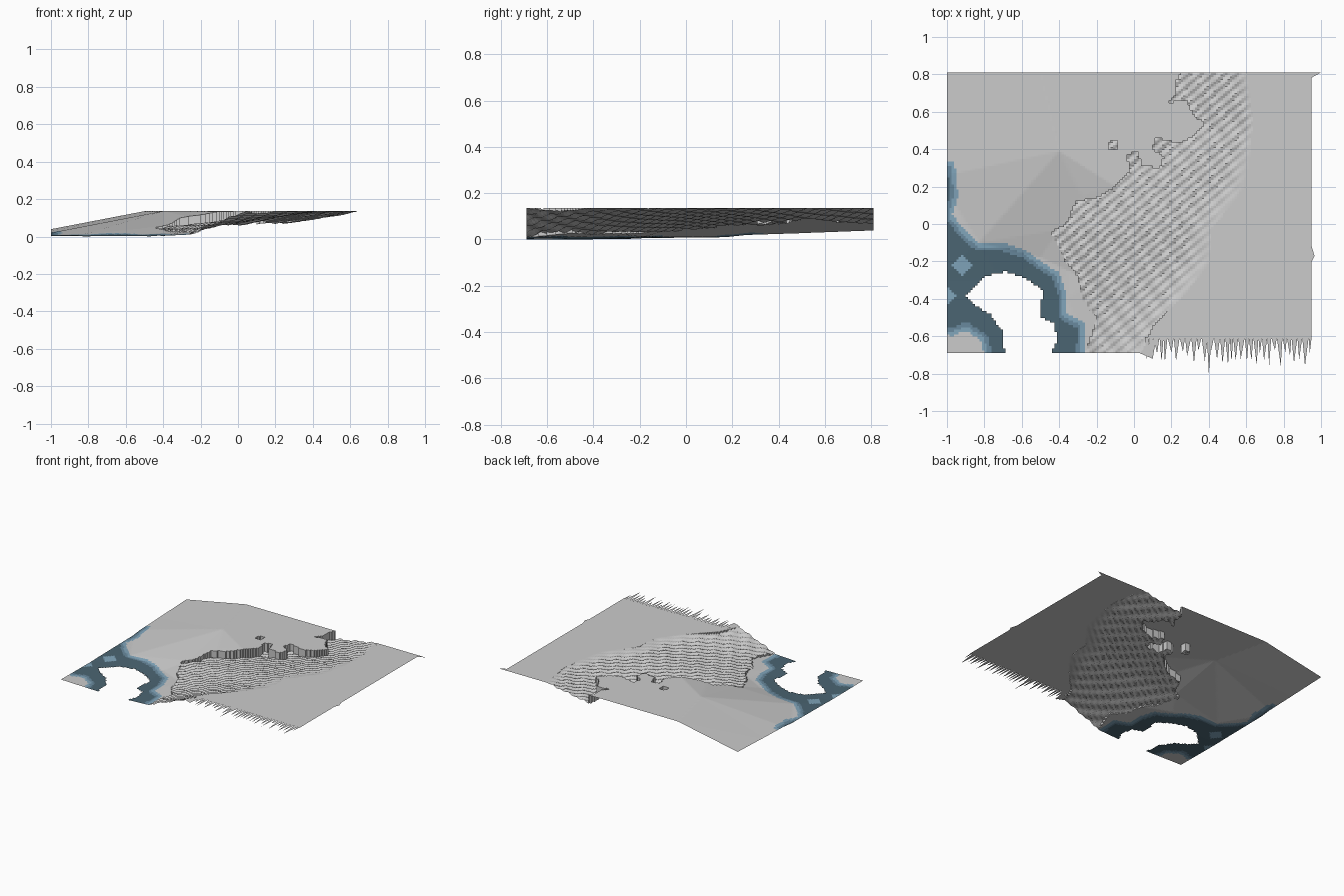
import bpy, math, random
from mathutils import Vector, geometry
from mathutils.bvhtree import BVHTree

if "Cube" in bpy.data.objects:
    bpy.data.objects.remove(bpy.data.objects["Cube"])

random.seed(4)
S, X0, Y0, NX, NY, TOP = 0.0125, -1.0, -0.69, 156, 120, 0.136

# Region outlines in plan
SLOPE = [(-.27, -.72), (-.2, -.5), (-.28, -.4), (-.3, -.28), (-.37, -.2), (-.44, -.04), (-.36, 0), (-.31, .12),
         (-.2, .14), (-.1, .2), (-.02, .29), (-.04, .37), (.02, .39), (.04, .31), (.14, .3), (.16, .36), (.1, .4),
         (.12, .46), (.25, .43), (.33, .48), (.38, .54), (.32, .58), (.28, .66), (.18, .65), (.22, .68),
         (.22, .76), (.27, .83), (.6, .83), (.64, .55), (.6, .2), (.42, -.02), (.4, -.22), (.25, -.4),
         (.1, -.55), (.03, -.72)]
HOLE = [(-.9, -.38), (-.8, -.28), (-.68, -.255), (-.58, -.29), (-.49, -.35), (-.5, -.5), (-.43, -.53),
        (-.41, -.62), (-.46, -.72), (-.69, -.72), (-.7, -.58), (-.77, -.48), (-.86, -.43)]
SHORE = [(-1.1, .34), (-.96, .33), (-.94, .15), (-.97, .05), (-.9, -.04), (-.83, -.1), (-.7, -.1), (-.58, -.14),
         (-.5, -.2), (-.4, -.26), (-.36, -.38), (-.36, -.48), (-.26, -.53), (-.27, -.8), (-1.1, -.8)]
ISLE = [(-1.1, -.57), (-.97, -.6), (-.9, -.57), (-.82, -.62), (-.78, -.8), (-1.1, -.8)]
# Heights of the faceted left ground
GROUND = [(-1.05, -.75, .008), (-.7, -.75, 0), (-.45, -.75, 0), (-.2, -.75, .012), (-.7, -.3, 0),
          (-1.05, -.3, .004), (-.5, -.4, 0), (-.36, -.4, .012), (-1.05, .25, .01), (-.83, -.1, .01),
          (-.5, -.18, .012), (-.35, -.25, .02), (-.4, -.03, .055), (-.28, .15, .11), (-.1, .2, .135),
          (-.4, .39, TOP), (-.5, .82, TOP), (-1.05, .82, .03), (.6, .82, TOP), (.6, .1, TOP),
          (-.2, -.3, .04), (-1.05, .5, .018)]


def inside(p, poly):
    r = False
    for (ax, ay), (bx, by) in zip(poly, poly[1:] + poly[:1]):
        if (ay > p[1]) != (by > p[1]) and p[0] < (bx - ax) * (p[1] - ay) / (by - ay) + ax:
            r = not r
    return r


def edge_dist(p, poly):
    best = 9
    for a, b in zip(poly, poly[1:] + poly[:1]):
        a, b, q = Vector(a), Vector(b), Vector(p)
        t = max(0, min(1, (q - a).dot(b - a) / (b - a).length_squared))
        best = min(best, (q - a - (b - a) * t).length)
    return best


def interp(v, pts):
    for (a, fa), (b, fb) in zip(pts, pts[1:]):
        if v <= b:
            return fa + (fb - fa) * max(0, (v - a) / (b - a))
    return pts[-1][1]


cdt = geometry.delaunay_2d_cdt([Vector(p[:2]) for p in GROUND], [], [], 0, 1e-6)
ground_tree = BVHTree.FromPolygons(
    [(v.x, v.y, GROUND[o[0]][2]) for v, o in zip(cdt[0], cdt[3])], [list(f) for f in cdt[2]])


def height(kind, x, y):
    if kind == 'plateau':
        return TOP
    if kind == 'left':
        hit = ground_tree.ray_cast(Vector((x + 1e-5, y + 1.3e-5, 1)), Vector((0, 0, -1)))[0]
        return max(0, hit.z) if hit else TOP
    xl = interp(y, [(-.7, -.27), (-.4, -.28), (-.04, -.44), (.12, -.31), (.3, 0), (.5, .3), (.8, .25)])
    xr = interp(y, [(-.7, .04), (-.4, .25), (-.2, .4), (0, .44), (.2, .58), (.55, .65), (.8, .6)])
    foot = interp(y, [(-.7, .012), (-.4, .024), (-.04, .04), (.12, .05), (.3, .065), (.5, .08), (.8, .075)])
    t = max(0, min(1, (x - xl) / (xr - xl)))
    ripple = math.sin(150 * (y - .85 * x) * .76) + .8 * math.sin(58 * (.8 * x + .55 * y))
    return min(TOP, foot + (TOP - foot) * t + .0045 * ripple * min(1, 6 * (1 - t)))


def region(x, y):
    if inside((x, y), SLOPE) or math.hypot(x + .11, y - .42) < .028:
        return 'slope'
    if x > -.12 + .413 * (y + .7):
        return 'plateau' if y > -.61 or x < .07 else None
    return None if inside((x, y), HOLE) else 'left'


def shade(x, y):
    p = (x, y)
    if not inside(p, SHORE) or inside(p, ISLE):
        return 0
    if abs(x + .92) + abs(y + .22) < .055 or abs(x + 1) + abs(y + .38) < .05:
        return 1
    d = min(edge_dist(p, SHORE), edge_dist(p, ISLE))
    return 1 if d < .022 else 2 if d < .042 else 3


def make(name, verts, faces, mats=(), idx=None):
    me = bpy.data.meshes.new(name)
    me.from_pydata(verts, [], faces)
    for m in mats:
        me.materials.append(m)
    if idx:
        me.polygons.foreach_set('material_index', idx)
    me.update()
    ob = bpy.data.objects.new(name, me)
    bpy.context.collection.objects.link(ob)
    return ob


def mat(name, c):
    m = bpy.data.materials.new(name)
    m.diffuse_color = (*c, 1)
    m.use_nodes = True
    m.node_tree.nodes["Principled BSDF"].inputs["Base Color"].default_value = m.diffuse_color
    return m


mats = [mat('bare_ground', (.6, .6, .61)), mat('shallow', (.22, .38, .5)),
        mat('mid_water', (.14, .25, .34)), mat('deep', (.07, .13, .17))]
cells = {(i, j): region(X0 + (i + .5) * S, Y0 + (j + .5) * S) for i in range(NX) for j in range(NY)}

# Ground sheets, one per region
for kind, name in (('left', 'shore_ground'), ('slope', 'rippled_slope'), ('plateau', 'flat_plateau')):
    ids, verts, faces, idx = {}, [], [], []
    for (i, j), k in cells.items():
        if k != kind:
            continue
        f = []
        for c in ((i, j), (i + 1, j), (i + 1, j + 1), (i, j + 1)):
            if c not in ids:
                ids[c] = len(verts)
                x, y = X0 + c[0] * S, Y0 + c[1] * S
                verts.append((x, y, height(kind, x, y)))
            f.append(ids[c])
        faces.append(f)
        idx.append(shade(X0 + (i + .5) * S, Y0 + (j + .5) * S) if kind == 'left' else 0)
    make(name, verts, faces, mats if kind == 'left' else (), idx if kind == 'left' else None)

# Cliff walls wherever two regions meet at different heights
verts, faces = [], []
for (i, j), k in cells.items():
    for di, dj in ((1, 0), (0, 1)):
        n = cells.get((i + di, j + dj))
        if not k or not n or n == k:
            continue
        ends = [(X0 + a * S, Y0 + b * S) for a, b in ((i + di, j + dj), (i + 1, j + 1))]
        q = [(x, y, height(kk, x, y)) for kk, (x, y) in
             ((k, ends[0]), (k, ends[1]), (n, ends[1]), (n, ends[0]))]
        if max(abs(q[0][2] - q[3][2]), abs(q[1][2] - q[2][2])) > .001:
            faces.append([len(verts) + a for a in range(4)])
            verts += q
make('cliff_walls', verts, faces)

# Ragged front fringe and right-hand nicks of the plateau
verts, faces = [], []


def tri(a, b, c):
    faces.append([len(verts) + n for n in range(3)])
    verts.extend((*p, TOP) for p in (a, b, c))


x = .06
while x < .94:
    w = min(random.uniform(.018, .035), .95 - x)
    tri((x, -.605), (x + random.uniform(.3, .7) * w, random.uniform(-.76, -.67)), (x + w, -.605))
    tri((x, -.605), (x + w * .5, -.65), (x + w, -.605))
    x += w
tri((.03, -.69), (.1, -.72), (.12, -.6))
tri((.39, -.605), (.4, -.8), (.415, -.605))
tri((.945, .78), (1, .81), (.945, .81))
tri((.95, -.12), (.95, -.2), (.965, -.17))
make('ragged_fringe', verts, faces)
